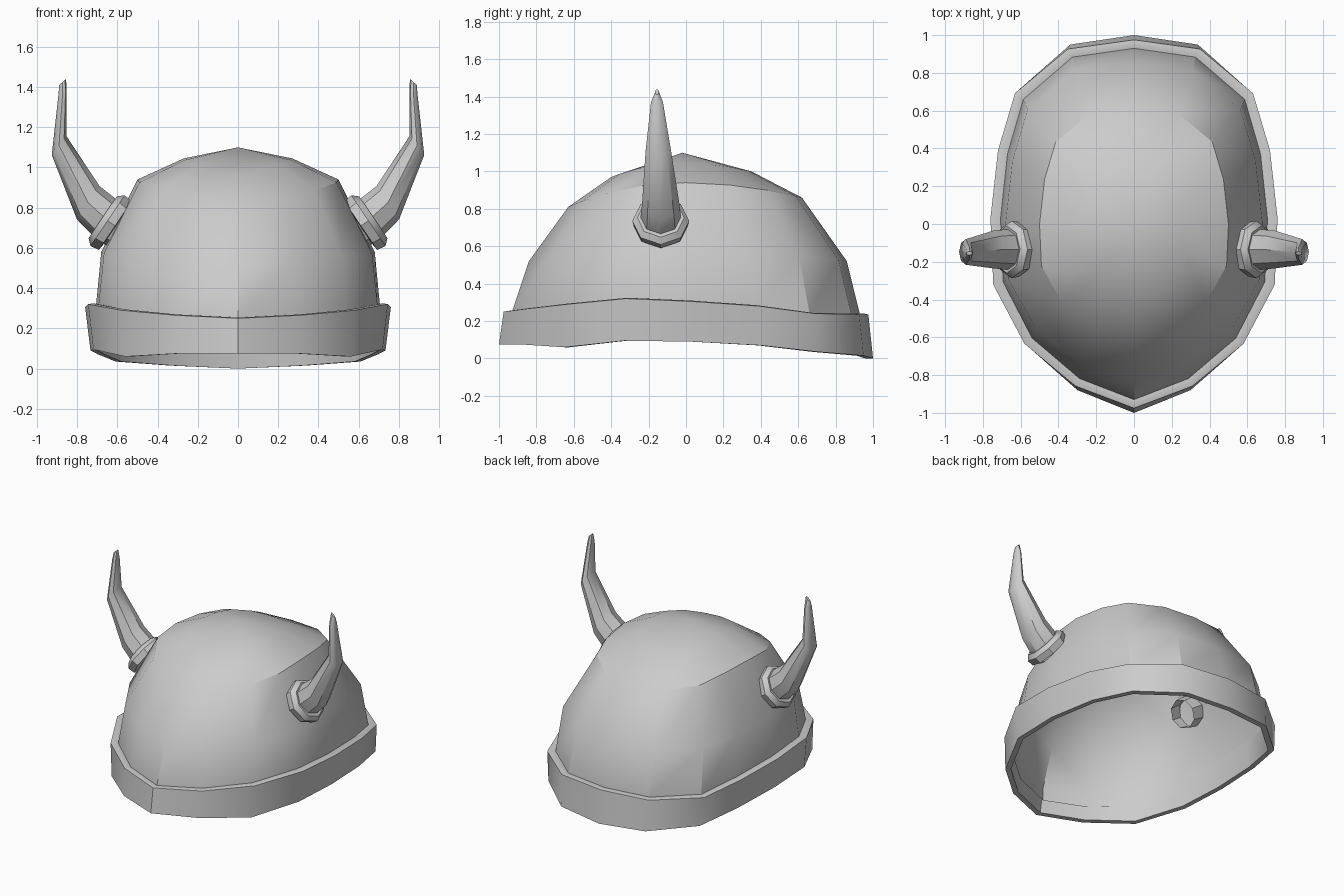
import bpy
import math
from mathutils import Vector

if "Cube" in bpy.data.objects:
    bpy.data.objects.remove(bpy.data.objects["Cube"])

grey = bpy.data.materials.new("plain grey")
grey.use_nodes = True
colour = (0.6, 0.6, 0.6, 1)
grey.diffuse_color = colour
grey.node_tree.nodes["Principled BSDF"].inputs["Base Color"].default_value = colour


def loft(name, rings, closed=False, cap=False, tip=None, angle=35):
    """Skin a list of equal point rings; optionally close the loop, cap or end in a point."""
    n = len(rings[0])
    verts = [p for ring in rings for p in ring]
    faces = []
    count = len(rings)
    for r in range(count if closed else count - 1):
        a, b = r * n, (r + 1) % count * n
        for i in range(n):
            j = (i + 1) % n
            faces.append((a + i, a + j, b + j, b + i))
    last = (count - 1) * n
    if cap:
        faces.append(tuple(range(last, last + n)))
    if tip:
        verts.append(tip)
        faces += [(last + i, last + (i + 1) % n, len(verts) - 1) for i in range(n)]
    mesh = bpy.data.meshes.new(name)
    mesh.from_pydata(verts, [], faces)
    mesh.materials.append(grey)
    obj = bpy.data.objects.new(name, mesh)
    bpy.context.collection.objects.link(obj)
    bpy.ops.object.select_all(action='DESELECT')
    obj.select_set(True)
    bpy.context.view_layer.objects.active = obj
    bpy.ops.object.mode_set(mode='EDIT')
    bpy.ops.mesh.select_all(action='SELECT')
    bpy.ops.mesh.normals_make_consistent(inside=False)
    bpy.ops.object.mode_set(mode='OBJECT')
    bpy.ops.object.shade_smooth_by_angle(angle=math.radians(angle))
    return obj


# Half plan of the rim, front to back: x, y, top height, bottom height
half = [(0, -1, .25, .075), (.31, -.88, .265, .075), (.58, -.65, .29, .06),
        (.745, -.33, .32, .095), (.76, .03, .305, .09), (.72, .4, .28, .07),
        (.63, .71, .24, .035), (.35, .95, .235, .015), (0, 1, .235, 0)]
plan = half + [(-x, y, t, b) for x, y, t, b in half[-2:0:-1]]


def rim(sx, sy, level):
    """Ring following the rim plan; level runs from 0 at the bottom to 1 at the top."""
    return [(x * sx, y * sy, b + (t - b) * level) for x, y, t, b in plan]


# Rim band with a sloping lip
loft("rim_band", [rim(.965, 1, 0), rim(1, .975, 1), rim(.97, .955, 1.02),
                  rim(.93, .93, 1), rim(.92, .96, 0)], closed=True)

# Dome: half width, front y, back y, then front, side and back heights
crown_y = -.02
levels = [(.68, -.84, .86, .52, .58, .52),
          (.5, -.63, .62, .81, .94, .86),
          (.27, -.4, .35, .97, 1.045, 1.0)]
dome_rings = [rim(.93, .93, .45), rim(.93, .93, 1)]
for width, front, back, zf, zs, zb in levels:
    ring = []
    for x, y, _, _ in plan:
        end, z_end = (front, zf) if y < 0 else (back, zb)
        ring.append((x / .76 * width, crown_y + abs(y) * (end - crown_y),
                     zs + (z_end - zs) * y * y))
    dome_rings.append(ring)
loft("dome", dome_rings, tip=(0, crown_y, 1.1), angle=30)


def disc(centre, axis, radius, depth=None):
    """Eight points around a centre, facing along an axis in the xz plane."""
    across = Vector((axis.z, 0, -axis.x)).normalized()
    side = Vector((0, depth or radius, 0))
    return [centre + across * radius * math.cos(a) + side * math.sin(a)
            for a in (math.tau * i / 8 for i in range(8))]


def mirrored(ring, sign):
    return [(p.x * sign, p.y, p.z) for p in ring]


# Horns and their collars: one of each per side
root = Vector((.64, -.135, .73))
lean = Vector((.83, 0, .56)).normalized()
horn = [disc(Vector((.53, -.135, .655)), lean, .1),
        disc(root, lean, .11),
        disc(Vector((.745, -.135, .825)), lean, .1),
        disc(Vector((.89, -.148, 1.11)), Vector((.8, 0, .55)), .06, .068),
        disc(Vector((.872, -.155, 1.37)), Vector((.05, 0, 1)), .02, .032),
        disc(Vector((.872, -.155, 1.425)), Vector((.6, 0, -.7)), .022, .01)]
horn[3] = disc(Vector((.89, -.148, 1.11)), Vector((.8, 0, .6)), .06, .068)
# The last ring is slanted so the tip ends in an oblique cut
horn[-1] = disc(Vector((.872, -.155, 1.425)), Vector((.65, 0, .75)), .023, .01)
collar = [disc(root + lean * t, lean, r) for r, t in
          [(.1, -.04), (.145, -.035), (.152, .01), (.125, .04), (.09, .035)]]
for label, sign in (("left", 1), ("right", -1)):
    loft(label + "_horn", [mirrored(r, sign) for r in horn], cap=True, angle=40)
    loft(label + "_collar", [mirrored(r, sign) for r in collar], closed=True, angle=40)
